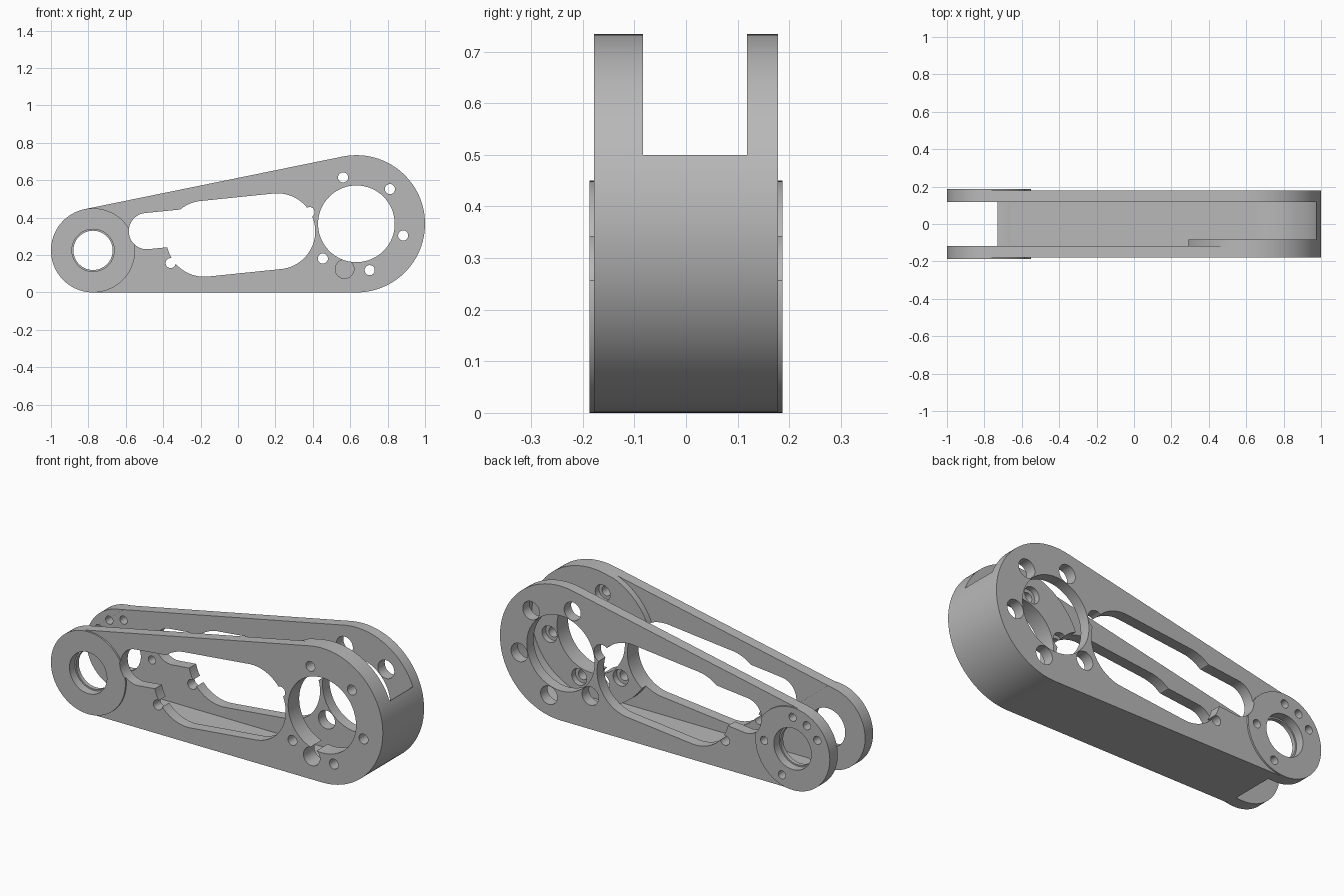
import bpy, bmesh
from math import sin, cos, pi, radians
from mathutils import Vector
from mathutils.geometry import convex_hull_2d

if "Cube" in bpy.data.objects:
    bpy.data.objects.remove(bpy.data.objects["Cube"], do_unlink=True)

SMALL, BIG = (-0.775, 0.225), (0.633, 0.367)   # joint centres in x, z
R_SMALL, R_BIG = 0.225, 0.367
OUT, INN, PAD = 0.178, 0.118, 0.187            # plate faces and raised pads in y


def circle(c, r, n=96):
    return [(c[0] + r * cos(2 * pi * i / n), c[1] + r * sin(2 * pi * i / n)) for i in range(n)]


def capsule(c1, r1, c2, r2):
    pts = [Vector(p) for p in circle(c1, r1) + circle(c2, r2)]
    return [pts[i] for i in convex_hull_2d(pts)]


def polar(c, r, deg):
    return (c[0] + r * cos(radians(deg)), c[1] + r * sin(radians(deg)))


def prism(name, pts, y0, y1):
    """Extrude an x, z outline from y0 to y1."""
    bm = bmesh.new()
    face = bm.faces.new([bm.verts.new((p[0], y0, p[1])) for p in pts])
    ext = bmesh.ops.extrude_face_region(bm, geom=[face])
    moved = [v for v in ext["geom"] if isinstance(v, bmesh.types.BMVert)]
    bmesh.ops.translate(bm, vec=(0, y1 - y0, 0), verts=moved)
    bmesh.ops.recalc_face_normals(bm, faces=bm.faces)
    mesh = bpy.data.meshes.new(name)
    bm.to_mesh(mesh)
    bm.free()
    ob = bpy.data.objects.new(name, mesh)
    bpy.context.collection.objects.link(ob)
    return ob


def combine(target, tool, operation="DIFFERENCE"):
    """Apply a boolean and discard the tool."""
    mod = target.modifiers.new("combine", "BOOLEAN")
    mod.operation, mod.solver, mod.object = operation, "EXACT", tool
    bpy.context.view_layer.update()
    graph = bpy.context.evaluated_depsgraph_get()
    mesh = bpy.data.meshes.new_from_object(target.evaluated_get(graph))
    target.modifiers.clear()
    target.data = mesh
    bpy.data.objects.remove(tool, do_unlink=True)


def drill(c, r, y0, y1, n=40):
    combine(arm, prism("drill", circle(c, r, n), y0, y1))


# Tapered arm body with a round pad on each side of the small joint
arm = prism("linkage_arm", capsule(SMALL, R_SMALL, BIG, R_BIG), -OUT, OUT)
for side in (-1, 1):
    pad = prism("pad", circle(SMALL, R_SMALL), side * 0.16, side * PAD)
    combine(arm, pad, "UNION")

# Open channel between the plates, leaving a thin floor, end wall and motor seat
wall_c, wall_r = (BIG[0], 0.385), 0.358
channel = [(SMALL[0], 0.027)]
channel += [polar(wall_c, wall_r, -90 + 108.7 * i / 40) for i in range(41)]
channel += [(1.2, channel[-1][1]), (1.2, 1), (SMALL[0], 1)]
void = prism("channel", channel, -INN, INN)
combine(void, prism("seat", circle(BIG, 0.373), -0.3, -0.083))
combine(arm, void)
drill(SMALL, 0.2295, -INN, INN, 96)

# Long stepped window through both plates
for c1, r1, c2, r2 in (((-0.18, 0.287), 0.203, (0.21, 0.327), 0.203),
                       ((-0.487, 0.328), 0.097, (-0.25, 0.352), 0.097)):
    combine(arm, prism("window", capsule(c1, r1, c2, r2), -0.3, 0.3))

# Large bore and ring of bolt holes, with wide access holes in the back plate
drill(BIG, 0.205, -0.3, 0.3, 96)
for k in range(6):
    c = polar(BIG, 0.258, 106 + 60 * k)
    drill(c, 0.027, -0.3, 0)
    drill(c, 0.045, -0.115, 0)
    drill(c, 0.05, 0, 0.3)
drill((0.57, 0.125), 0.05, -0.3, 0)

# Small joint bores with shallow shoulders, and the pad's screw holes
drill(SMALL, 0.105, -0.3, 0.3, 64)
for side in (-1, 1):
    drill(SMALL, 0.113, side * 0.14, side * 0.3, 64)
for angle in (90, 120, 150, 0, 292):
    drill(polar(SMALL, 0.172, angle), 0.022, 0, 0.3, 32)

# Cable hole through both plates
drill((-0.36, 0.157), 0.027, -0.3, 0.3)

# Plain grey finish
grey = bpy.data.materials.new("plain_grey")
grey.use_nodes = True
colour = (0.48, 0.48, 0.48, 1)
grey.diffuse_color = colour
grey.node_tree.nodes["Principled BSDF"].inputs["Base Color"].default_value = colour
arm.data.materials.clear()
arm.data.materials.append(grey)
for poly in arm.data.polygons:
    poly.material_index = 0

bpy.ops.object.select_all(action="DESELECT")
arm.select_set(True)
bpy.context.view_layer.objects.active = arm
bpy.ops.object.shade_smooth_by_angle(angle=radians(30))
